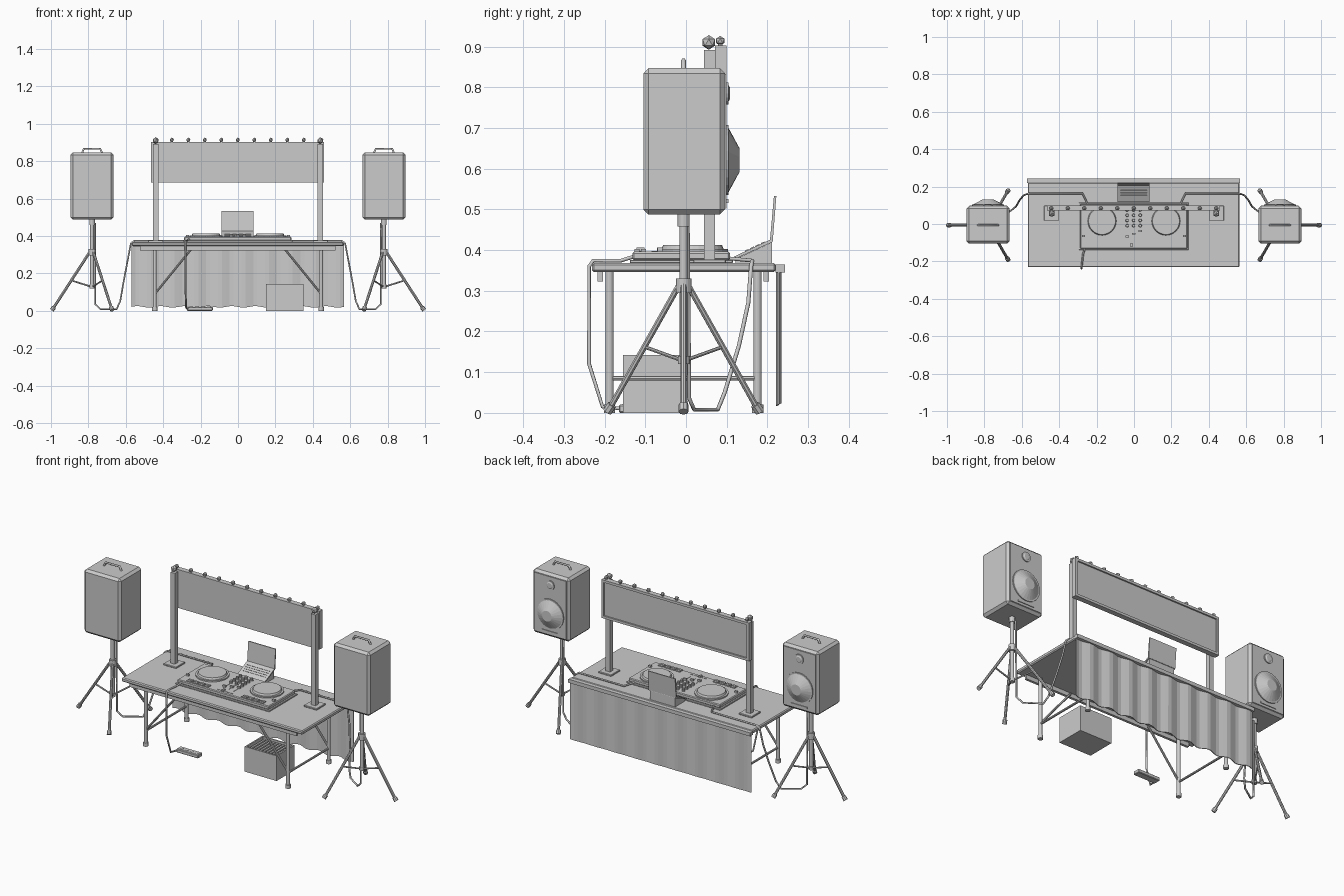
import bpy, bmesh, math
from mathutils import Vector, Matrix

if "Cube" in bpy.data.objects:
    bpy.data.objects.remove(bpy.data.objects["Cube"])

YC = -0.006  # depth centre of table legs and stands


def finish(name, bm):
    bmesh.ops.recalc_face_normals(bm, faces=bm.faces)
    me = bpy.data.meshes.new(name)
    bm.to_mesh(me)
    bm.free()
    ob = bpy.data.objects.new(name, me)
    bpy.context.collection.objects.link(ob)
    return ob


def box(name, x, y, z, bevel=0, rot=None):
    """Box from (min, max) ranges; optional chamfer and rotation about its centre."""
    bm = bmesh.new()
    bmesh.ops.create_cube(bm, size=1)
    bmesh.ops.scale(bm, vec=[r[1] - r[0] for r in (x, y, z)], verts=bm.verts)
    if bevel:
        bmesh.ops.bevel(bm, geom=bm.edges[:], offset=bevel, segments=1, affect='EDGES')
    if rot:
        bmesh.ops.rotate(bm, matrix=rot, verts=bm.verts)
    bmesh.ops.translate(bm, vec=[(r[0] + r[1]) / 2 for r in (x, y, z)], verts=bm.verts)
    return finish(name, bm)


def rod(name, a, b, r, r2=None, sides=12):
    a, b = Vector(a), Vector(b)
    d = b - a
    bm = bmesh.new()
    m = Matrix.Translation((a + b) / 2) @ d.to_track_quat('Z', 'Y').to_matrix().to_4x4()
    bmesh.ops.create_cone(bm, cap_ends=True, segments=sides, radius1=r,
                          radius2=r if r2 is None else r2, depth=d.length, matrix=m)
    return finish(name, bm)


def cable(name, pts, r=0.005):
    cu = bpy.data.curves.new(name, 'CURVE')
    cu.dimensions = '3D'
    cu.bevel_depth = r
    cu.bevel_resolution = 1
    cu.use_fill_caps = True
    sp = cu.splines.new('POLY')
    sp.points.add(len(pts) - 1)
    for p, c in zip(sp.points, pts):
        p.co = (*c, 1)
    ob = bpy.data.objects.new(name, cu)
    bpy.context.collection.objects.link(ob)
    return ob


def prism(name, profile, x0, x1):
    """Extrude a (y, z) profile along x."""
    bm = bmesh.new()
    f = bm.faces.new([bm.verts.new((x0, y, z)) for y, z in profile])
    ext = bmesh.ops.extrude_face_region(bm, geom=[f])
    vs = [g for g in ext['geom'] if isinstance(g, bmesh.types.BMVert)]
    bmesh.ops.translate(bm, vec=(x1 - x0, 0, 0), verts=vs)
    return finish(name, bm)


def ball(name, c, r):
    bm = bmesh.new()
    bmesh.ops.create_icosphere(bm, subdivisions=1, radius=r, matrix=Matrix.Translation(c))
    return finish(name, bm)


# Folding table
box("table_top", (-.568, .565), (-.231, .221), (.346, .368), .005)
for y in (-.211, .197):
    box("table_rail", (-.525, .52), (y - .007, y + .007), (.323, .347))
for s in (-1, 1):
    x = s * .445
    for y in (YC - .182, YC + .182):
        rod("table_leg", (x, y, .01), (x, y, .347), .01)
        rod("table_foot", (x, y, 0), (x, y, .02), .014)
        rod("table_brace", (x, y, .09), (s * .25, y, .33), .006, sides=8)
    rod("leg_crossbar", (x, YC - .182, .085), (x, YC + .182, .085), .006, sides=8)

# Pleated skirt on the audience side
bm = bmesh.new()
N = 54
rows = [[bm.verts.new((-.57 + 1.135 * i / N, .228 + .006 * math.sin(i * math.pi / 3),
                       z + (.004 * math.sin(i * math.pi / 3) if z < .1 else 0)))
         for i in range(N + 1)] for z in (.021, .355)]
for i in range(N):
    bm.faces.new((rows[0][i], rows[0][i + 1], rows[1][i + 1], rows[1][i]))
skirt = finish("table_skirt", bm)
mod = skirt.modifiers.new("thickness", 'SOLIDIFY')
mod.thickness = .004
mod.offset = 0
box("skirt_band", (-.572, .567), (.22, .243), (.345, .365))

# Speakers on tripod stands
for s in (-1, 1):
    x = s * .78
    box("speaker_cabinet", (x - .115, x + .115), (-.105, .096), (.487, .847), .013)
    box("speaker_baffle", (x - .1, x + .1), (.09, .1), (.502, .832))
    rod("woofer_rim", (x, .098, .621), (x, .105, .621), .086, sides=24)
    rod("woofer_cone", (x, .105, .621), (x, .131, .621), .078, .03, sides=24)
    rod("tweeter_rim", (x, .098, .785), (x, .105, .785), .027, sides=16)
    rod("tweeter_dome", (x, .104, .785), (x, .108, .785), .021, .014, sides=16)
    box("speaker_port", (x - .05, x + .05), (.098, .104), (.515, .525))
    cable("speaker_handle", [(x + dx, YC, z) for dx, z in
                             ((-.055, .842), (-.044, .866), (.044, .866), (.055, .842))], .006)
    rod("stand_socket", (x, YC, .458), (x, YC, .49), .015)
    rod("stand_pole", (x, YC, .12), (x, YC, .47), .0105)
    rod("stand_collar", (x, YC, .295), (x, YC, .33), .019)
    rod("stand_lower_hub", (x, YC, .12), (x, YC, .14), .014)
    for a in (0, 120, 240):
        dx, dy = s * math.cos(math.radians(a)), math.sin(math.radians(a))

        def at(r, z):
            return (x + dx * r, YC + dy * r, z)
        rod("stand_leg", at(.012, .315), at(.21, .01), .0075, sides=8)
        rod("stand_foot", at(.203, .02), at(.216, .003), .012, sides=8)
        rod("stand_strut", at(.008, .13), at(.11, .162), .0045, sides=8)
    # Speaker cable: controller, table edge, floor, up the pole
    cable("speaker_cable", [(s * px, y, z) for px, y, z in (
        (.245, .10, .38), (.275, .163, .374), (.555, .163, .374), (.573, .16, .36),
        (.59, .153, .27), (.61, .13, .165), (.63, .095, .05), (.65, .078, .008),
        (.735, .02, .008), (.763, .008, .035), (.765, .004, .47))])

# Banner gantry
for s in (-1, 1):
    x = s * .44
    box("gantry_base", (x - .04, x + .04), (.018, .098), (.367, .377), .002)
    box("gantry_post", (x - .014, x + .014), (.044, .071), (.37, .891))
    ball("post_finial", (x, .056, .91), .018)
box("banner_panel", (-.455, .452), (.071, .092), (.69, .9))
for z in (.686, .889):
    box("banner_frame_rail", (-.464, .46), (.071, .1), (z, z + .014))
for x in (-.464, .446):
    box("banner_frame_side", (x, x + .014), (.071, .1), (.7, .889))
for i in range(11):
    x = -.442 + .0882 * i
    rod("bulb_socket", (x, .084, .899), (x, .084, .908), .006, sides=8)
    ball("banner_bulb", (x, .084, .914), .012)

# DJ controller
box("controller_base", (-.295, .292), (-.138, .115), (.367, .376), .002)
box("controller_body", (-.288, .285), (-.132, .108), (.375, .396), .004)
for s in (-1, 1):
    x = s * .171
    rod("jog_ring", (x, .016, .395), (x, .016, .403), .087, sides=32)
    rod("jog_wheel", (x, .016, .402), (x, .016, .413), .077, .072, sides=32)
    for i in range(4):
        for j in range(2):
            px, py = x - .064 + i * .036, -.126 + j * .016
            box("performance_pad", (px, px + .028), (py, py + .012), (.395, .402))
    box("pitch_fader", (s * .27 - .008, s * .27 + .008), (-.07, -.058), (.395, .406))
for i in range(3):
    x = -.037 + i * .035
    for j in range(4):
        rod("mixer_knob", (x, .075 - j * .028, .395), (x, .075 - j * .028, .411), .009, .007, 10)
    y = -.066 + i * .014
    box("channel_slot", (x - .002, x + .002), (-.085, -.02), (.395, .3975))
    box("channel_fader", (x - .009, x + .009), (y - .005, y + .005), (.395, .406))
box("crossfader_slot", (-.05, .05), (-.114, -.11), (.395, .3975))
box("crossfader", (-.018, -.008), (-.122, -.102), (.395, .406))

# Laptop on a wedge stand
prism("laptop_stand", [(.122, .367), (.122, .378), (.211, .419), (.211, .367)], -.08, .077)
prism("laptop_base", [(.118, .377), (.118, .384), (.21, .427), (.213, .42)], -.087, .084)
prism("laptop_screen", [(.206, .421), (.216, .533), (.222, .533), (.213, .421)], -.087, .084)
slope = Matrix.Rotation(math.atan2(.043, .092), 3, 'X')
for i in range(4):
    y = .15 + i * .013
    z = .384 + (y - .118) * .467
    box("keyboard_row", (-.072, .069), (y - .005, y + .005), (z - .002, z + .002), rot=slope)

# Power strip and its lead over the front edge
box("power_strip", (-.272, -.135), (-.165, -.125), (0, .02), .003)
for i in range(4):
    x = -.25 + i * .031
    rod("power_outlet", (x, -.145, .019), (x, -.145, .022), .011, sides=10)
cable("power_lead", [(-.26, -.125, .385), (-.272, -.16, .374), (-.28, -.228, .374),
                     (-.281, -.238, .36), (-.281, -.238, .12), (-.277, -.205, .015),
                     (-.268, -.155, .01)])

# Record crate
X0, X1, Y0, Y1, T = .15, .35, -.155, .005, .008
box("crate_floor", (X0, X1), (Y0, Y1), (0, .01))
for x in (X0, X1 - T):
    box("crate_end", (x, x + T), (Y0, Y1), (.01, .142))
for y in (Y0, Y1 - T):
    box("crate_side", (X0 + T, X1 - T), (y, y + T), (.01, .142))
for i in range(9):
    x = X0 + .022 + i * .0195
    box("record_sleeve", (x - .005, x + .005), (Y0 + .012, Y1 - .012), (.012, .134),
        rot=Matrix.Rotation(.05, 3, 'Y'))
